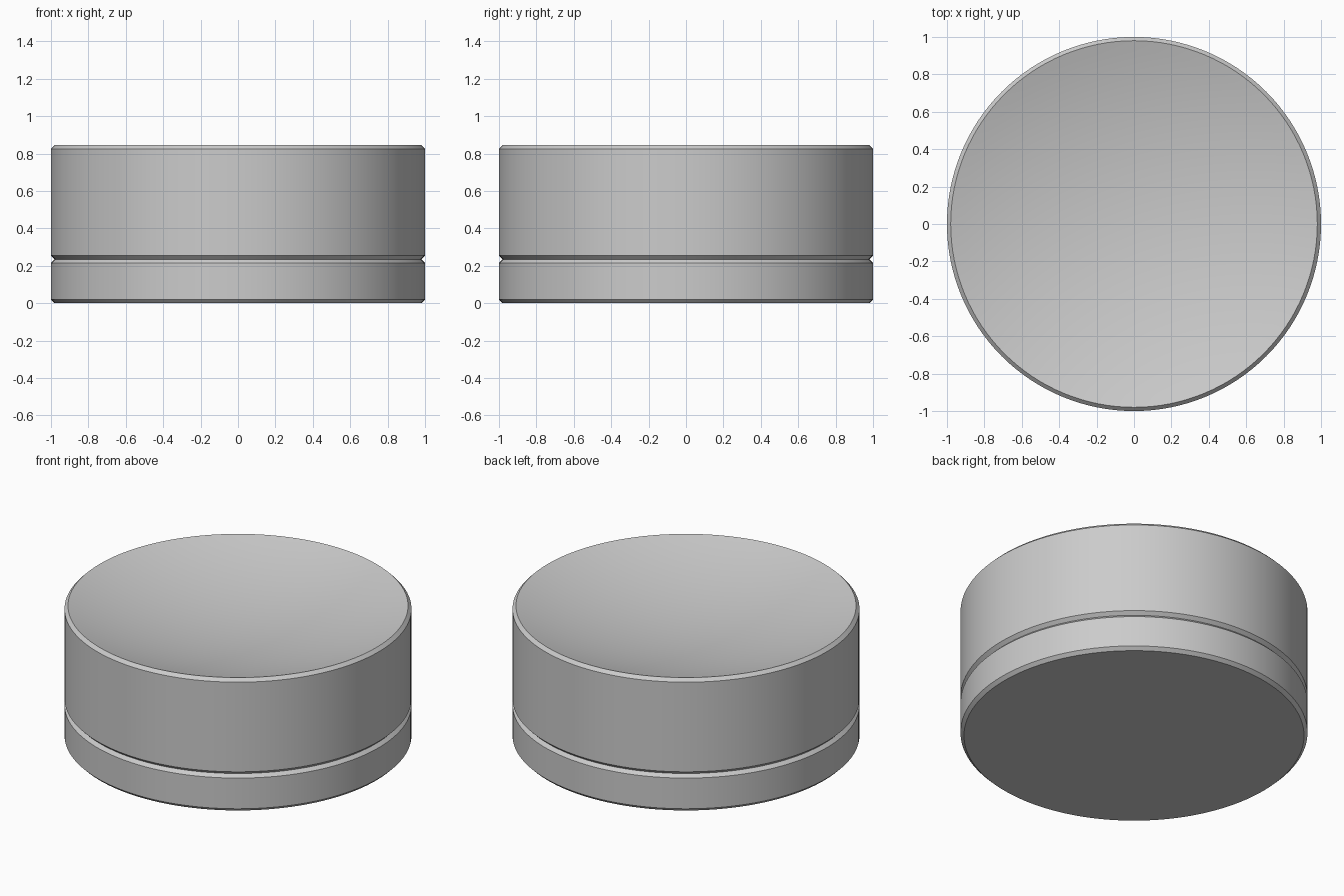
import bpy
import bmesh
import math

SEGMENTS = 128
RADIUS = 1.0
BEVEL = 0.02
JOINT_Z = 0.235
TOP_Z = 0.845
DISH_DEPTH = 0.15

default_cube = bpy.data.objects.get("Cube")
if default_cube:
    bpy.data.objects.remove(default_cube, do_unlink=True)

# Single plain grey finish
grey = bpy.data.materials.new("light_grey")
grey.use_nodes = True
grey.diffuse_color = (0.6, 0.6, 0.6, 1)
grey.node_tree.nodes["Principled BSDF"].inputs["Base Color"].default_value = grey.diffuse_color


def lathe(name, profile):
    """Revolve a radius/height profile, running from axis to axis, around z."""
    bm = bmesh.new()
    verts = [bm.verts.new((r, 0, z)) for r, z in profile]
    edges = [bm.edges.new(pair) for pair in zip(verts, verts[1:])]
    bmesh.ops.spin(bm, geom=verts + edges, cent=(0, 0, 0), axis=(0, 0, 1),
                   angle=math.tau, steps=SEGMENTS, use_duplicate=False)
    bmesh.ops.remove_doubles(bm, verts=bm.verts[:], dist=0.0001)
    bmesh.ops.recalc_face_normals(bm, faces=bm.faces[:])
    mesh = bpy.data.meshes.new(name)
    bm.to_mesh(mesh)
    bm.free()
    mesh.materials.append(grey)
    obj = bpy.data.objects.new(name, mesh)
    bpy.context.collection.objects.link(obj)
    bpy.ops.object.select_all(action="DESELECT")
    obj.select_set(True)
    bpy.context.view_layer.objects.active = obj
    bpy.ops.object.shade_smooth_by_angle(angle=math.radians(25))
    return obj


def bevelled_side(bottom, top):
    """Side wall of a disc with a chamfer at each end."""
    inner = RADIUS - BEVEL
    return [(inner, bottom), (RADIUS, bottom + BEVEL),
            (RADIUS, top - BEVEL), (inner, top)]


# Spherical hollow in the top, from the rim to the centre
rim = RADIUS - BEVEL
sphere_radius = (rim ** 2 + DISH_DEPTH ** 2) / (2 * DISH_DEPTH)
rim_angle = math.asin(rim / sphere_radius)
dish = []
for i in range(15, -1, -1):
    a = rim_angle * i / 16
    dish.append((sphere_radius * math.sin(a),
                 TOP_Z - DISH_DEPTH + sphere_radius * (1 - math.cos(a))))

# Flat base disc
lathe("base_disc", [(0, 0)] + bevelled_side(0, JOINT_Z) + [(0, JOINT_Z)])

# Taller upper body with the dished top
lathe("dished_body", [(0, JOINT_Z)] + bevelled_side(JOINT_Z, TOP_Z) + dish)
